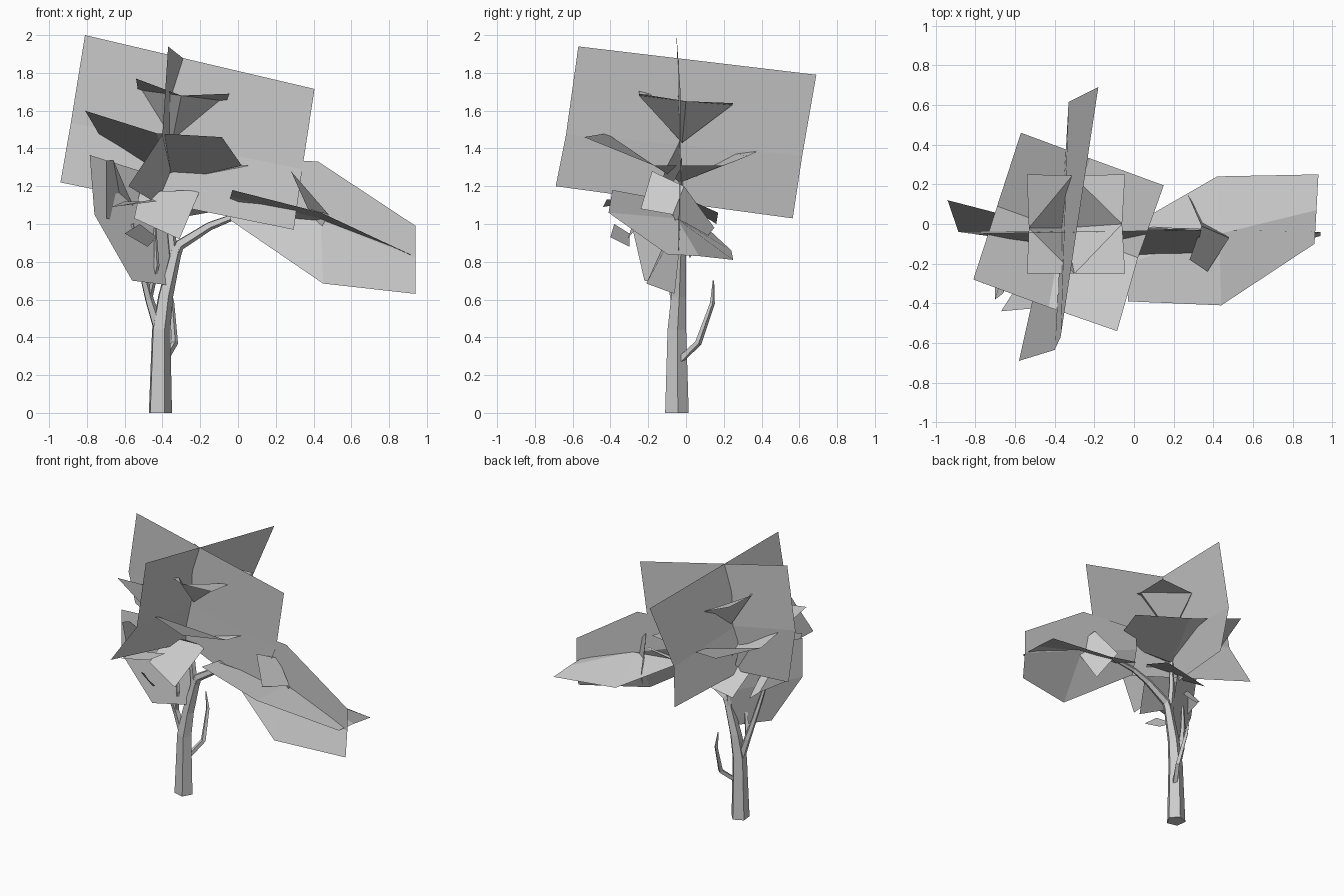
import bpy, bmesh, math
from mathutils import Vector


def finish(bm, name):
    me = bpy.data.meshes.new(name)
    bm.to_mesh(me)
    bm.free()
    ob = bpy.data.objects.new(name, me)
    bpy.context.collection.objects.link(ob)
    return ob


def limb(name, path, sides=5):
    """Tapered faceted tube through (x, y, z, radius) points."""
    bm = bmesh.new()
    pts = [Vector(p[:3]) for p in path]
    rings = []
    for i, p in enumerate(pts):
        d = (pts[min(i + 1, len(pts) - 1)] - pts[max(i - 1, 0)]).normalized()
        u = Vector((0, 1, 0)).cross(d).normalized()
        v = d.cross(u)
        r = path[i][3]
        rings.append([bm.verts.new(p + r * (math.cos(a) * u + math.sin(a) * v))
                      for a in (2 * math.pi * k / sides + 0.1 for k in range(sides))])
    for a, b in zip(rings, rings[1:]):
        for k in range(sides):
            j = (k + 1) % sides
            bm.faces.new((a[k], a[j], b[j], b[k]))
    bm.faces.new(rings[0][::-1])
    bm.faces.new(rings[-1])
    return finish(bm, name)


def card(name, *rows):
    """Bent leaf card: quads between rows of points."""
    bm = bmesh.new()
    grid = [[bm.verts.new(p) for p in row] for row in rows]
    for a, b in zip(grid, grid[1:]):
        for k in range(len(a) - 1):
            bm.faces.new((a[k], a[k + 1], b[k + 1], b[k]))
    return finish(bm, name)


def dished_card(name, tip, mids, corners):
    """Square card whose centre is pulled down: steep fan plus corner triangles."""
    bm = bmesh.new()
    t = bm.verts.new(tip)
    m = [bm.verts.new(p) for p in mids]
    for k, c in enumerate(corners):
        a, b = m[k], m[(k + 1) % 4]
        bm.faces.new((a, b, t))
        bm.faces.new((a, bm.verts.new(c), b))
    return finish(bm, name)


# Trunk and branches
limb("trunk", [(-.415, -.05, 0, .066), (-.41, -.05, .44, .052), (-.385, -.04, .62, .042),
               (-.325, -.03, .87, .03)])
limb("right_branch", [(-.33, -.03, .84, .03), (-.31, -.03, .89, .03), (-.15, -.03, .99, .024),
                      (-.02, -.03, 1.04, .018), (.33, -.03, 1.08, .007)])
limb("upper_branch", [(-.34, -.03, .82, .026), (-.36, -.03, 1.0, .022), (-.36, -.03, 1.25, .012)])
limb("left_branch", [(-.42, -.05, .44, .03), (-.47, -.06, .6, .024), (-.52, -.1, .8, .018),
                     (-.56, -.15, 1.0, .01)])
limb("left_twig", [(-.47, -.06, .6, .016), (-.43, -.1, .78, .014), (-.44, -.1, .98, .007)], 4)
limb("lower_twig", [(-.39, -.03, .28, .02), (-.335, .065, .37, .018), (-.35, .14, .58, .013),
                    (-.37, .145, .70, .004)], 4)

# Crown: two crossing upright cards and two dished ones
card("crown_card_wide",
     [(-.81, -.05, 2.0), (.405, -.03, 1.715)],
     [(-.885, -.04, 1.535), (.34, -.03, 1.29)],
     [(-.94, .12, 1.22), (.295, -.2, .97)])
card("crown_card_deep",
     [(-.37, -.57, 1.94), (-.18, .69, 1.79)],
     [(-.40, -.635, 1.475), (-.33, .615, 1.36)],
     [(-.58, -.69, 1.20), (-.3, .565, 1.03)])
card("crown_card_flat",
     [(-.81, -.28, 1.60), (-.43, -.42, 1.48), (-.085, -.54, 1.46)],
     [(-.69, .09, 1.40), (-.36, -.03, 1.22), (.02, -.17, 1.31)],
     [(-.57, .46, 1.43), (-.22, .33, 1.36), (.15, .195, 1.31)])
dished_card("crown_card_top", (-.35, -.02, 1.43),
            [(-.53, -.02, 1.71), (-.31, .245, 1.63), (-.06, 0, 1.65), (-.30, -.25, 1.68)],
            [(-.54, .25, 1.73), (-.045, .25, 1.64), (-.045, -.25, 1.69), (-.54, -.25, 1.77)])

# Right leaf cluster
card("right_card_upright",
     [(-.04, -.06, 1.02), (-.04, -.02, 1.2), (-.04, -.02, 1.36)],
     [(.45, -.21, .685), (.44, -.03, 1.02), (.425, -.03, 1.33)],
     [(.94, -.06, .63), (.94, -.04, .82), (.94, -.04, .99)])
card("right_card_flat",
     [(-.03, -.39, 1.18), (-.04, -.2, 1.145), (-.05, -.03, 1.11)],
     [(.44, -.41, 1.06), (.43, -.05, 1.03), (.42, .24, .86)],
     [(.91, -.1, .84), (.92, .07, .83), (.93, .25, .81)])
card("right_card_cross",
     [(.28, -.18, 1.28), (.37, -.24, 1.08)],
     [(.34, -.01, 1.20), (.48, -.07, 1.05)],
     [(.27, .15, .98), (.35, .02, .82)])

# Left leaf cluster
card("left_card_upright",
     [(-.785, -.27, 1.365), (-.42, -.02, 1.25)],
     [(-.76, -.30, 1.05), (-.36, 0, .95)],
     [(-.56, -.22, .70), (-.36, -.05, .675)])
card("left_card_cross",
     [(-.70, -.38, 1.335), (-.70, -.30, 1.03)],
     [(-.66, -.35, 1.34), (-.60, -.02, 1.0)],
     [(-.54, -.10, 1.06), (-.54, .02, .95)])
card("left_card_flat",
     [(-.55, -.27, 1.03), (-.31, -.31, .92)],
     [(-.52, -.10, 1.17), (-.20, -.10, 1.18)],
     [(-.50, .16, 1.0), (-.16, .17, 1.06)])
card("left_card_front",
     [(-.67, -.44, 1.09), (-.60, -.33, 1.12)],
     [(-.45, -.42, 1.13), (-.43, -.25, 1.12)])
card("left_card_small",
     [(-.60, -.30, .95), (-.52, -.38, 1.0)],
     [(-.48, -.30, .88), (-.43, -.40, .93)])
